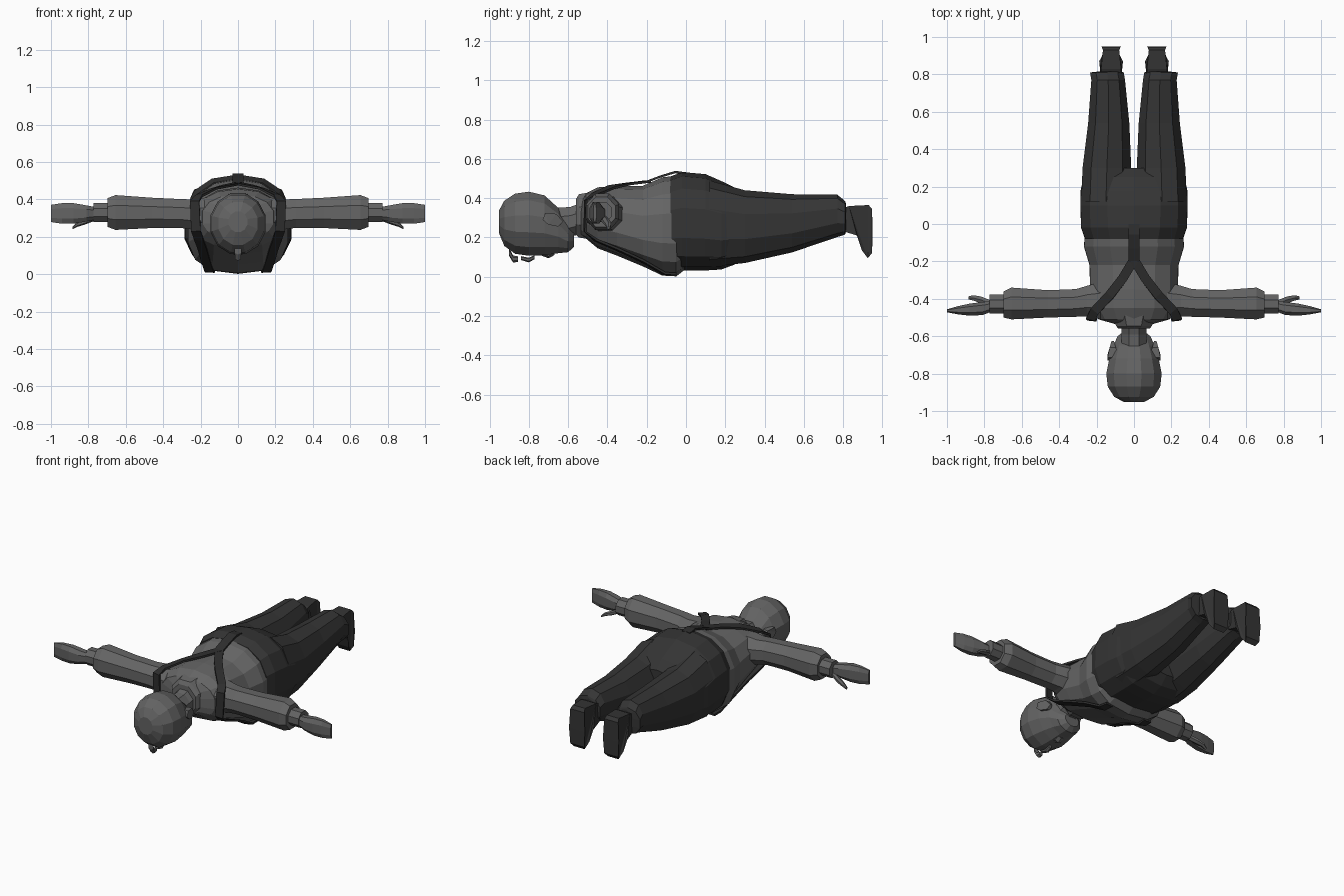
import bpy, bmesh, math
from mathutils import Vector

if "Cube" in bpy.data.objects:
    bpy.data.objects.remove(bpy.data.objects["Cube"])


def material(name, v):
    m = bpy.data.materials.new(name)
    m.diffuse_color = (v, v, v, 1)
    m.use_nodes = True
    m.node_tree.nodes["Principled BSDF"].inputs["Base Color"].default_value = m.diffuse_color
    return m


SHIRT = material("shirt grey", 0.13)
SKIN = material("skin grey", 0.125)
TROUSERS = material("trouser charcoal", 0.035)
STRAP = material("strap dark grey", 0.027)


def finish(name, bm, mat):
    bmesh.ops.recalc_face_normals(bm, faces=bm.faces)
    me = bpy.data.meshes.new(name)
    bm.to_mesh(me)
    bm.free()
    me.materials.append(mat)
    ob = bpy.data.objects.new(name, me)
    bpy.context.collection.objects.link(ob)
    return ob


def loft(name, rings, mat, axis="y", n=12, p=2.0, side=1, low=None):
    """Skin over rings (cx, cy, cz, ra, rz): half width across the axis, half height.
    p is the squareness of the section, low that of its lower half."""
    bm = bmesh.new()
    shape = []
    for i in range(n):
        t = 2 * math.pi * (i + 0.5) / n
        c, s = math.cos(t), math.sin(t)
        e = 2 / (low if low and s < 0 else p)
        shape.append((math.copysign(abs(c) ** e, c), math.copysign(abs(s) ** e, s)))
    wide, high = max(a for a, _ in shape), max(h for _, h in shape)
    loops = []
    for cx, cy, cz, ra, rz in rings:
        loop = []
        for a, h in shape:
            a, h = ra * a / wide, cz + rz * h / high
            x, y = (cx + a, cy) if axis == "y" else (cx, cy + a)
            loop.append(bm.verts.new((side * x, y, h)))
        loops.append(loop)
    for a, b in zip(loops, loops[1:]):
        for i in range(n):
            j = (i + 1) % n
            bm.faces.new((a[i], a[j], b[j], b[i]))
    bm.faces.new(loops[0])
    bm.faces.new(loops[-1])
    return finish(name, bm, mat)


def prism(name, profile, x0, x1, mat, side=1, slim=0.0):
    """Extrude a (y, z, inset) profile between two x positions."""
    bm = bmesh.new()
    ends = [[bm.verts.new((side * (x + k * d), y, z)) for y, z, d in profile] for x, k in ((x0, 1), (x1, -1))]
    for e in ends:
        bm.faces.new(e)
    n = len(profile)
    for i in range(n):
        j = (i + 1) % n
        bm.faces.new((ends[0][i], ends[0][j], ends[1][j], ends[1][i]))
    bmesh.ops.triangulate(bm, faces=[f for f in bm.faces if len(f.verts) > 4])
    return finish(name, bm, mat)


def ribbon(name, path, width, mat, side=1):
    """Flat strap along (point, outward normal) pairs."""
    bm = bmesh.new()
    pts = [Vector(q) for q, _ in path]
    rows = []
    for i, (q, nrm) in enumerate(path):
        tan = pts[min(i + 1, len(pts) - 1)] - pts[max(i - 1, 0)]
        nrm = Vector(nrm).normalized()
        w = tan.cross(nrm).normalized() * width / 2
        row = [pts[i] + k * w + h * nrm for k, h in ((-1, 0.004), (1, 0.004), (1, -0.008), (-1, -0.008))]
        rows.append([bm.verts.new((side * v.x, v.y, v.z)) for v in row])
    for a, b in zip(rows, rows[1:]):
        for i in range(4):
            j = (i + 1) % 4
            bm.faces.new((a[i], a[j], b[j], b[i]))
    bm.faces.new(rows[0])
    bm.faces.new(rows[-1])
    return finish(name, bm, mat)


# Torso with belly, lying face down with the head towards -y
loft("shirt_torso", [(0, -.535, .30, .10, .09), (0, -.51, .31, .19, .115), (0, -.45, .30, .23, .155),
                     (0, -.35, .285, .235, .178), (0, -.22, .258, .238, .205), (0, -.12, .256, .268, .25),
                     (0, -.05, .258, .262, .256), (0, 0, .27, .24, .23)], SHIRT, n=14, p=2.2, low=2.8)
# Collar and neck
loft("collar", [(0, -.56, .305, .085, .09), (0, -.545, .31, .095, .11), (0, -.49, .31, .12, .12)], SHIRT, n=8)
loft("neck", [(0, -.67, .27, .068, .08), (0, -.59, .28, .066, .075), (0, -.52, .30, .07, .08)], SKIN, n=8)

# Head
loft("head", [(0, -.953, .28, .05, .055), (0, -.925, .272, .105, .115), (0, -.87, .27, .14, .153),
              (0, -.80, .27, .148, .163), (0, -.72, .262, .132, .152), (0, -.65, .235, .11, .115),
              (0, -.60, .20, .088, .075), (0, -.57, .192, .05, .04)], SKIN, n=12)
loft("nose", [(0, -.75, .125, .012, .012), (0, -.70, .118, .024, .024), (0, -.67, .13, .02, .02)], SKIN, n=6)
loft("forehead_curl", [(0, -.90, .125, .018, .02), (0, -.88, .09, .016, .018), (0, -.855, .09, .012, .014)], SKIN, n=6)
loft("brow_curl", [(0, -.84, .095, .012, .01), (0, -.80, .085, .014, .012), (0, -.77, .10, .01, .01)], SKIN, n=6)

# Hips of the trousers
loft("trouser_hips", [(0, -.08, .275, .262, .235), (0, -.02, .283, .283, .25), (0, .10, .277, .287, .245),
                      (0, .18, .262, .285, .225), (0, .25, .258, .27, .195), (0, .30, .255, .20, .14)],
     TROUSERS, n=14, p=2.3, low=2.8)

Z, NZ = (0, 0, 1), (0, 0, -1)
for s, tag in ((1, "left"), (-1, "right")):
    # Leg and shoe
    loft(tag + "_trouser_leg", [(.15, .12, .27, .132, .22), (.145, .30, .255, .13, .185), (.135, .54, .272, .11, .148),
                                (.138, .77, .31, .09, .108), (.145, .81, .30, .09, .085),
                                (.132, .815, .30, .06, .07)], TROUSERS, n=10, p=2.2, side=s)
    prism(tag + "_shoe", [(.79, .345, .01), (.83, .36, .012), (.93, .365, .022), (.947, .345, .015), (.95, .22, .008),
                          (.947, .12, .015), (.925, .095, .028), (.895, .135, .015), (.87, .21, .002),
                          (.79, .235, .01)], .057, .188, TROUSERS, s)
    # Sleeve, wrist and mitten hand
    loft(tag + "_sleeve", [(.17, -.41, .315, .10, .095), (.25, -.412, .32, .082, .08), (.31, -.422, .325, .074, .077),
                           (.46, -.427, .328, .073, .081), (.655, -.425, .33, .085, .093),
                           (.697, -.43, .33, .07, .077)], SHIRT, "x", 8, 2, s)
    loft(tag + "_wrist", [(.68, -.427, .33, .051, .051), (.772, -.427, .33, .051, .051)], SKIN, "x", 8, 2, s)
    loft(tag + "_hand", [(.76, -.44, .325, .028, .033), (.81, -.452, .325, .035, .043), (.88, -.458, .325, .032, .055),
                         (.94, -.461, .325, .022, .055), (1.0, -.464, .325, .008, .046)], SKIN, "x", 8, 2.6, s)
    loft(tag + "_thumb", [(.77, -.425, .30, .018, .016), (.82, -.405, .28, .018, .015), (.86, -.395, .265, .014, .012),
                          (.885, -.395, .248, .008, .007)], SKIN, "x", 6, 2, s)
    # Ear
    prism(tag + "_ear", [(-.73, .29, 0), (-.715, .325, 0), (-.66, .32, .012), (-.625, .28, .022),
                         (-.65, .255, .015), (-.70, .265, 0)], .085, .142, SKIN, s)
    # Brace strap: across the back, over the shoulder and down the front
    ribbon(tag + "_brace", [((0, -.19, .487), Z), ((.06, -.29, .475), Z), ((.13, -.38, .458), (.2, 0, 1)),
                            ((.21, -.465, .42), (.3, -.3, 1)), ((.232, -.51, .39), (.2, -1, .4)),
                            ((.225, -.515, .23), (.1, -1, -.1)), ((.21, -.46, .185), (.15, -.5, -1)),
                            ((.192, -.35, .138), (.15, -.3, -1)), ((.175, -.22, .078), (.15, -.4, -1)),
                            ((.154, -.11, .014), (.1, 0, -1)), ((.148, -.05, .012), NZ)], .05, STRAP, s)

# Central stem of the back brace
ribbon("back_brace_stem", [((0, 0, .528), Z), ((0, -.055, .535), Z), ((0, -.13, .512), Z), ((0, -.21, .482), Z)],
       .058, STRAP)
